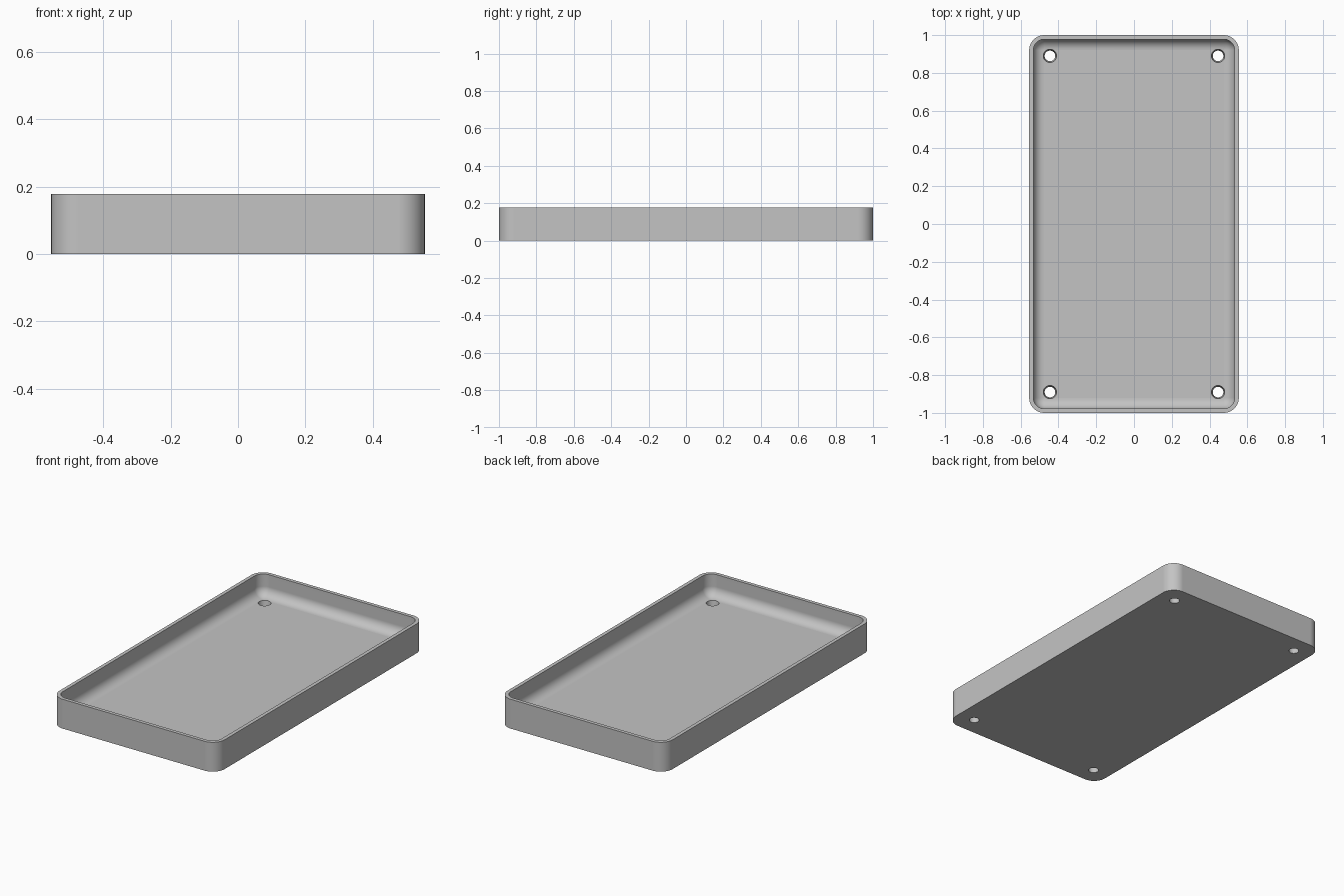
import bpy
import bmesh
from math import cos, sin, pi, radians

cube = bpy.data.objects.get("Cube")
if cube:
    bpy.data.objects.remove(cube, do_unlink=True)

HALF_X, HALF_Y, HEIGHT = 0.555, 1.0, 0.178
CORNER, WALL, FLOOR, FILLET = 0.08, 0.022, 0.048, 0.056
CORNER_STEPS, FILLET_STEPS = 10, 8

grey = bpy.data.materials.new("plain grey")
grey.use_nodes = True
colour = (0.55, 0.55, 0.55, 1)
grey.diffuse_color = colour
grey.node_tree.nodes["Principled BSDF"].inputs["Base Color"].default_value = colour


def ring(bm, inset, z):
    """Rounded rectangle of vertices, inset from the outer wall."""
    radius = CORNER - inset
    verts = []
    for k, (sx, sy) in enumerate([(1, 1), (-1, 1), (-1, -1), (1, -1)]):
        for i in range(CORNER_STEPS + 1):
            a = pi / 2 * (k + i / CORNER_STEPS)
            verts.append(bm.verts.new((sx * (HALF_X - CORNER) + radius * cos(a),
                                       sy * (HALF_Y - CORNER) + radius * sin(a), z)))
    return verts


def link(name, bm):
    bmesh.ops.recalc_face_normals(bm, faces=bm.faces)
    mesh = bpy.data.meshes.new(name)
    bm.to_mesh(mesh)
    bm.free()
    obj = bpy.data.objects.new(name, mesh)
    bpy.context.collection.objects.link(obj)
    obj.data.materials.append(grey)
    return obj


# Tray: outer wall, rim, inner wall, and a rounded fillet down to the floor
profile = [(0, 0), (0, HEIGHT), (WALL, HEIGHT)]
for i in range(FILLET_STEPS + 1):
    a = pi / 2 * i / FILLET_STEPS
    profile.append((WALL + FILLET * (1 - cos(a)), FLOOR + FILLET * (1 - sin(a))))

bm = bmesh.new()
rings = [ring(bm, inset, z) for inset, z in profile]
for low, high in zip(rings, rings[1:]):
    for i in range(len(low)):
        j = (i + 1) % len(low)
        bm.faces.new((low[i], low[j], high[j], high[i]))
bm.faces.new(rings[0][::-1])
bm.faces.new(rings[-1])
tray = link("tray", bm)

# Tapered screw holes through the floor at the four corners
bm = bmesh.new()
for sx in (-1, 1):
    for sy in (-1, 1):
        made = bmesh.ops.create_cone(bm, cap_ends=True, segments=32,
                                     radius1=0.025, radius2=0.040, depth=0.1)
        bmesh.ops.translate(bm, verts=made["verts"],
                            vec=(sx * 0.445, sy * 0.89, 0.03))
cutter = link("hole_cutter", bm)
cutter.hide_render = True

bpy.ops.object.select_all(action="DESELECT")
bpy.context.view_layer.objects.active = tray
tray.select_set(True)
cut = tray.modifiers.new("screw_holes", "BOOLEAN")
cut.operation, cut.solver, cut.object = "DIFFERENCE", "EXACT", cutter
bpy.ops.object.modifier_apply(modifier=cut.name)
bpy.data.objects.remove(cutter, do_unlink=True)

# Smooth corners and fillet, crisp rim and hole edges
bpy.ops.object.shade_smooth_by_angle(angle=radians(30))
weighted = tray.modifiers.new("even_shading", "WEIGHTED_NORMAL")
weighted.keep_sharp = True
